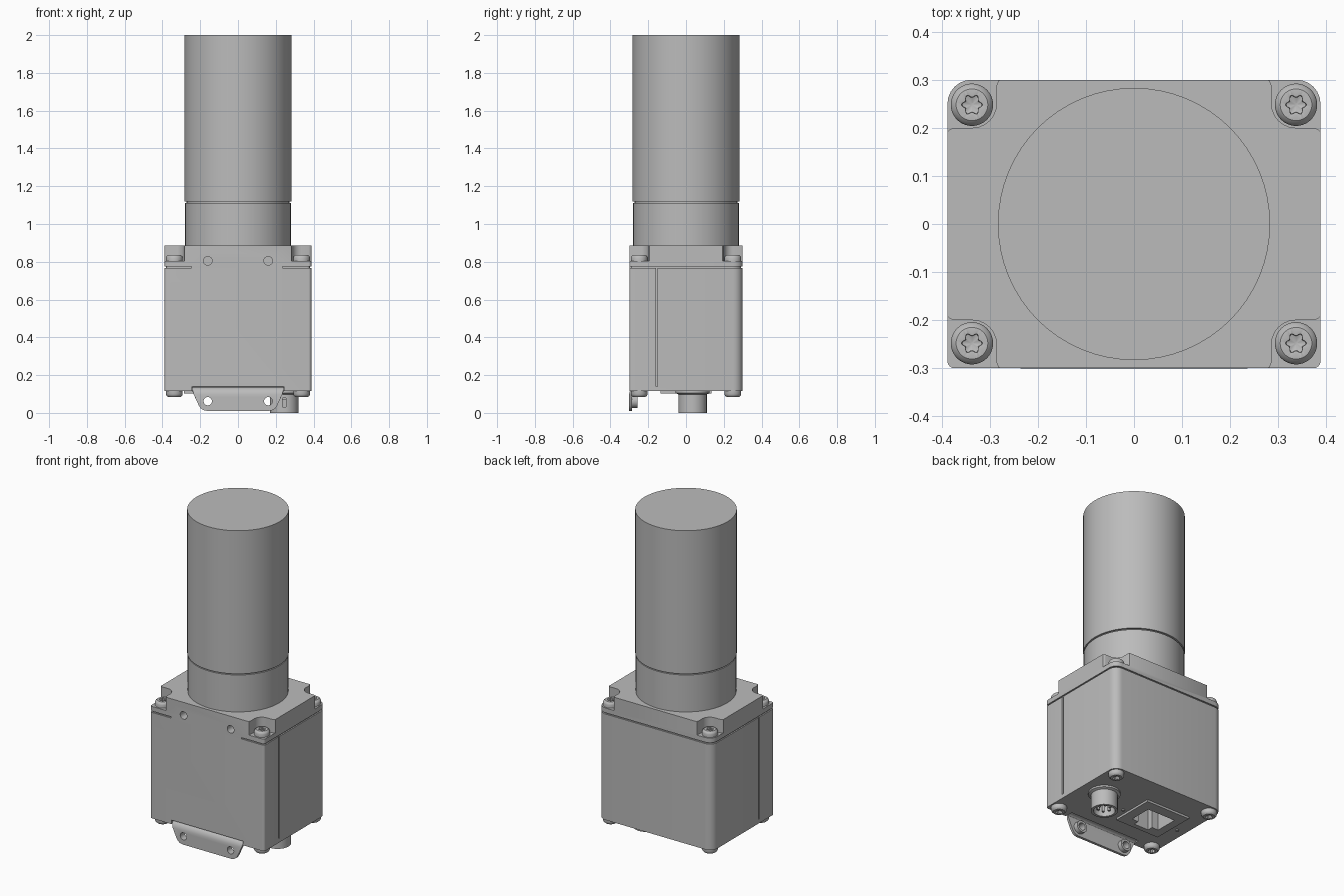
import bpy, bmesh
from math import sin, cos, pi, radians
from mathutils import Matrix, Vector

cube = bpy.data.objects.get("Cube")
if cube:
    bpy.data.objects.remove(cube, do_unlink=True)

grey = bpy.data.materials.new("metal_grey")
grey.use_nodes = True
grey.diffuse_color = (0.5, 0.5, 0.5, 1)
grey.node_tree.nodes["Principled BSDF"].inputs["Base Color"].default_value = (0.5, 0.5, 0.5, 1)
parts = []


def loft(name, rings, matrix=Matrix(), cutter=False):
    """Closed solid through a list of equal-length rings of points."""
    bm = bmesh.new()
    loops = [[bm.verts.new(matrix @ Vector(p)) for p in ring] for ring in rings]
    n = len(loops[0])
    for a, b in zip(loops, loops[1:]):
        for i in range(n):
            j = (i + 1) % n
            bm.faces.new((a[i], a[j], b[j], b[i]))
    bm.faces.new(loops[0][::-1])
    bm.faces.new(loops[-1])
    bmesh.ops.recalc_face_normals(bm, faces=bm.faces)
    mesh = bpy.data.meshes.new(name)
    bm.to_mesh(mesh)
    bm.free()
    mesh.materials.append(grey)
    ob = bpy.data.objects.new(name, mesh)
    bpy.context.collection.objects.link(ob)
    if cutter:
        ob.hide_render = True
    else:
        parts.append(ob)
    return ob


def prism(name, pts, lo, hi, **kw):
    return loft(name, [[(x, y, z) for x, y in pts] for z in (lo, hi)], **kw)


def box(name, x0, x1, y0, y1, z0, z1, **kw):
    return prism(name, [(x0, y0), (x1, y0), (x1, y1), (x0, y1)], z0, z1, **kw)


def lathe(name, profile, matrix=Matrix(), n=32, **kw):
    """Profile entries are (radius, z) or (radius, z, lobe depth)."""
    rings = []
    for r, z, *lobe in profile:
        d = lobe[0] if lobe else 0
        ang = [2 * pi * i / n for i in range(n)]
        rings.append([((r + d * cos(6 * a)) * cos(a), (r + d * cos(6 * a)) * sin(a), z) for a in ang])
    return loft(name, rings, matrix, **kw)


def outline(inset, back_r=0.05, front_r=0.015):
    """Rounded rectangle of the housing."""
    pts = []
    w, d = 0.388 - inset, 0.30 - inset
    for sx, sy, start, r in ((1, 1, 0, back_r), (-1, 1, 90, back_r),
                             (-1, -1, 180, front_r), (1, -1, 270, front_r)):
        for k in range(7):
            a = radians(start + 15 * k)
            pts.append((sx * (w - r) + r * cos(a), sy * (d - r) + r * sin(a)))
    return pts


def cut(ob, cutters):
    for c in cutters:
        m = ob.modifiers.new("cut", 'BOOLEAN')
        m.operation, m.solver, m.object = 'DIFFERENCE', 'EXACT', c
        bpy.context.view_layer.objects.active = ob
        bpy.ops.object.modifier_apply(modifier=m.name)
    for c in cutters:
        bpy.data.objects.remove(c, do_unlink=True)


def at(x, y, z, rot=0, axis='X'):
    return Matrix.Translation((x, y, z)) @ Matrix.Rotation(radians(rot), 4, axis)


corners = [(sx, sy) for sx in (-1, 1) for sy in (-1, 1)]

# Main housing with side slits, bracket notch and network socket
housing = prism("housing", outline(0), 0.115, 0.766)
cutters = [box("bracket_notch", -0.243, 0.243, -0.35, -0.25, 0.1, 0.14, cutter=True),
           box("socket_hole", -0.235, -0.045, -0.07, 0.07, 0.05, 0.33, cutter=True),
           box("latch_hole", -0.19, -0.09, -0.105, -0.06, 0.05, 0.30, cutter=True)]
for s in (-1, 1):
    cutters.append(box("slit", s * 0.388 - 0.012, s * 0.388 + 0.012, -0.16, -0.15, 0.14, 0.8, cutter=True))
cut(housing, cutters)

# Recessed seam between the housing and the lens mount
prism("seam", outline(0.008), 0.76, 0.78)
box("front_seam_filler", -0.245, 0.235, -0.30, -0.28, 0.76, 0.78)

# Lens mount block with corner pockets and two front holes
mount = prism("lens_mount", outline(0), 0.774, 0.885)
pocket = [(0.5, 0.5), (0.273, 0.5), (0.274, 0.302), (0.282, 0.298), (0.286, 0.288), (0.286, 0.248)]
pocket += [(0.336 - 0.05 * cos(radians(a)), 0.25 - 0.05 * sin(radians(a))) for a in range(15, 91, 15)]
pocket += [(0.374, 0.2), (0.383, 0.197), (0.39, 0.19), (0.5, 0.19)]
cutters = [prism("pocket", [(sx * x, sy * y) for x, y in pocket], 0.803, 1, cutter=True) for sx, sy in corners]
cutters += [lathe("front_hole", [(0.023, 0), (0.023, 0.12)], at(s * 0.16, -0.25, 0.805, 90), cutter=True)
            for s in (-1, 1)]
cut(mount, cutters)

# Star-socket screws at the top and bottom corners
head = [(0.03, -0.005), (0.044, 0), (0.044, 0.018), (0.041, 0.026), (0.033, 0.033),
        (0.022, 0.034), (0.0185, 0.033, 0.003), (0.0175, 0.014, 0.003), (0.004, 0.01)]
for sx, sy in corners:
    lathe("top_screw", head, at(sx * 0.337, sy * 0.248, 0.803), n=48)
    lathe("bottom_screw", head, at(sx * 0.337, sy * 0.248, 0.117, 180), n=48)

# Lens tube with a thin groove
lathe("lens_base", [(0.28, 0.88), (0.28, 1.112)], n=64)
lathe("lens_groove", [(0.272, 1.1), (0.272, 1.13)], n=64)
lathe("lens_tube", [(0.283, 1.12), (0.283, 2.0)], n=64)

# Bent mounting bracket: rows of (y, z, half width), folded over and thickened
rows = [(-0.25, 0.136, 0.24), (-0.27, 0.136, 0.24), (-0.284, 0.131, 0.24), (-0.296, 0.119, 0.24),
        (-0.301, 0.1, 0.235), (-0.301, 0.04, 0.208), (-0.301, 0.024, 0.197),
        (-0.301, 0.015, 0.184), (-0.301, 0.011, 0.165)]
rings = []
for i, (y, z, w) in enumerate(rows):
    py, pz, _ = rows[max(i - 1, 0)]
    ny, nz, _ = rows[min(i + 1, len(rows) - 1)]
    t = Vector((ny - py, nz - pz)).normalized() * 0.016
    iy, iz = y - t.y, z + t.x
    rings.append([(-w, y, z), (w, y, z), (w, iy, iz), (-w, iy, iz)])
bracket = loft("bracket", rings)
sides = (-0.16, 0.16)
cut(bracket, [lathe("hole", [(0.022, -0.1), (0.022, 0.1)], at(x, -0.3, 0.062, 90), cutter=True) for x in sides])
for x in sides:
    boss = lathe("bracket_boss", [(0.036, 0), (0.036, 0.03)], at(x, -0.258, 0.062, 90))
    cut(boss, [lathe("hole", [(0.022, -0.1), (0.022, 0.1)], at(x, -0.3, 0.062, 90), cutter=True)])

# Network socket frame with contact strip inside
frame = box("socket_frame", -0.285, 0.015, -0.135, 0.135, 0.102, 0.12)
cut(frame, [box("opening", -0.235, -0.045, -0.07, 0.07, 0, 0.2, cutter=True),
            box("latch", -0.19, -0.09, -0.105, -0.06, 0, 0.2, cutter=True)])
for i in range(8):
    x = -0.2 + 0.017 * i
    box("socket_contact", x, x + 0.007, 0.035, 0.07, 0.13, 0.32)

# Round power connector with keyway and pins
plug = lathe("connector", [(0.09, 0.118), (0.09, 0.104), (0.075, 0.098), (0.075, 0.0),
                           (0.06, 0.0), (0.058, 0.07)], at(0.245, 0.035, 0))
cut(plug, [box("keyway", 0.235, 0.255, -0.06, -0.01, 0.03, 0.08, cutter=True)])
for k in range(6):
    a = k * pi / 3
    lathe("connector_pin", [(0.008, 0.015), (0.008, 0.08)],
          at(0.245 + 0.034 * cos(a), 0.035 + 0.034 * sin(a), 0), n=12)

# Status lamps on the underside
for x, y in ((0.045, -0.04), (-0.33, -0.02)):
    lathe("status_lamp", [(0.01, 0.109), (0.01, 0.12)], at(x, y, 0), n=16)

# Smooth round surfaces, keeping edges sharp
bpy.ops.object.select_all(action='DESELECT')
for ob in parts:
    ob.select_set(True)
bpy.context.view_layer.objects.active = housing
bpy.ops.object.shade_smooth_by_angle(angle=radians(32))
